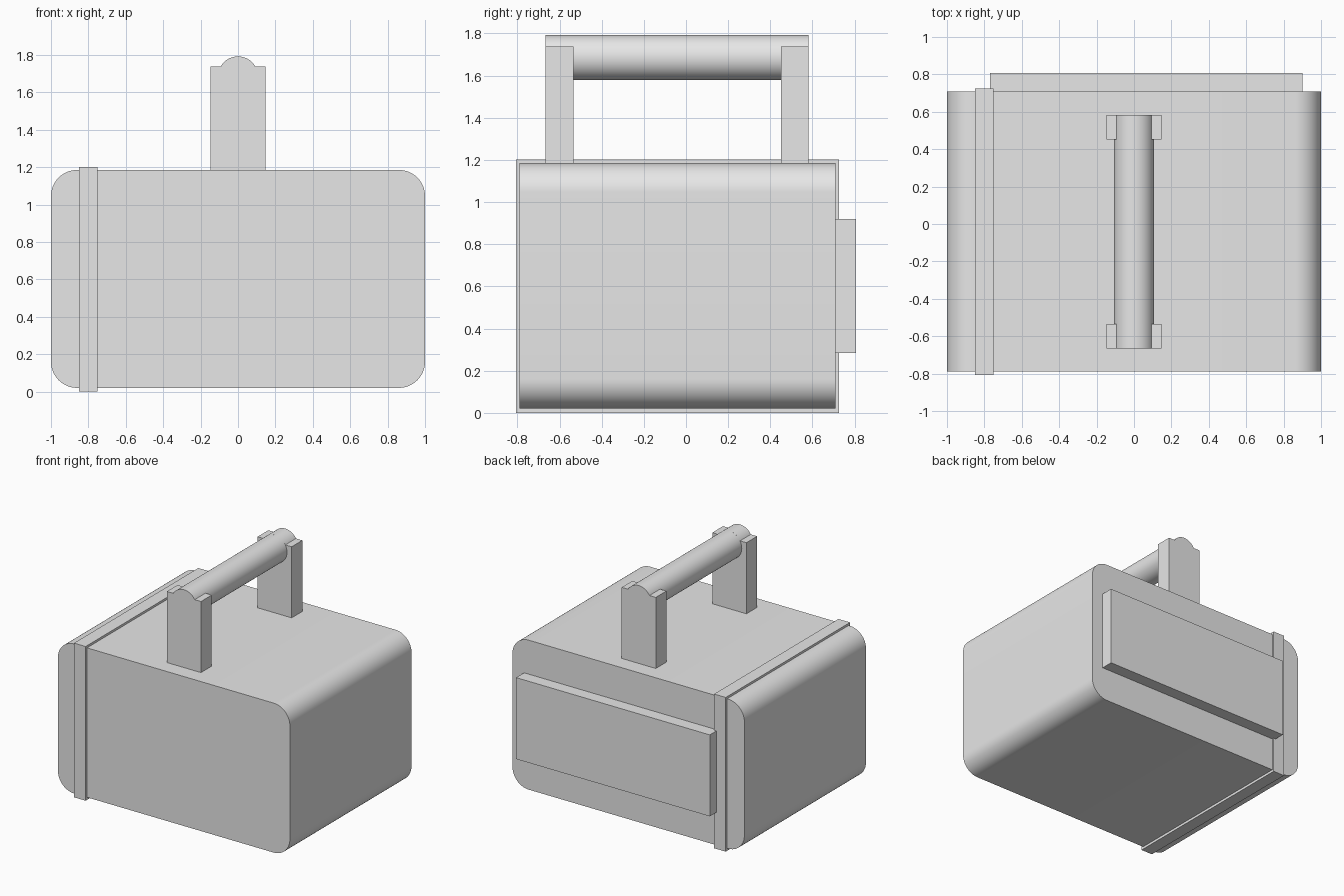
import bpy, bmesh, math

default = bpy.data.objects.get("Cube")
if default:
    bpy.data.objects.remove(default, do_unlink=True)

grey = bpy.data.materials.new("light grey")
grey.use_nodes = True
grey.diffuse_color = (0.8, 0.8, 0.8, 1)
grey.node_tree.nodes["Principled BSDF"].inputs["Base Color"].default_value = (0.8, 0.8, 0.8, 1)


def arc(cx, cz, r, start, end, steps):
    """Points along an arc in the XZ plane, angles in degrees."""
    angles = [math.radians(start + (end - start) * i / steps) for i in range(steps + 1)]
    return [(cx + r * math.cos(a), cz + r * math.sin(a)) for a in angles]


def extrude(name, profile, y0, y1, smooth=False):
    """Solid made by sweeping an XZ profile from y0 to y1."""
    bm = bmesh.new()
    face = bm.faces.new([bm.verts.new((x, y0, z)) for x, z in profile])
    swept = bmesh.ops.extrude_face_region(bm, geom=[face], use_keep_orig=True)
    moved = [v for v in swept["geom"] if isinstance(v, bmesh.types.BMVert)]
    bmesh.ops.translate(bm, verts=moved, vec=(0, y1 - y0, 0))
    bmesh.ops.recalc_face_normals(bm, faces=bm.faces)
    mesh = bpy.data.meshes.new(name)
    bm.to_mesh(mesh)
    bm.free()
    mesh.materials.append(grey)
    obj = bpy.data.objects.new(name, mesh)
    bpy.context.collection.objects.link(obj)
    if smooth:
        bpy.ops.object.select_all(action="DESELECT")
        obj.select_set(True)
        bpy.context.view_layer.objects.active = obj
        bpy.ops.object.shade_smooth_by_angle(angle=math.radians(30))
    return obj


def rectangle(x0, x1, z0, z1):
    return [(x0, z0), (x1, z0), (x1, z1), (x0, z1)]


# Body with four rounded long edges
bottom, top, radius = 0.02, 1.185, 0.14
body = []
for cx, cz, start in ((1 - radius, top - radius, 0), (radius - 1, top - radius, 90),
                      (radius - 1, bottom + radius, 180), (1 - radius, bottom + radius, 270)):
    body += arc(cx, cz, radius, start, start + 90, 16)
extrude("body", body, -0.789, 0.709, smooth=True)

# Square band around one end, and the raised back panel
extrude("end_band", rectangle(-0.85, -0.75, 0, 1.202), -0.806, 0.725)
extrude("back_panel", rectangle(-0.77, 0.90, 0.285, 0.92), 0.70, 0.807)

# Handle: two posts, arched on top where the round grip passes through
grip_z, grip_r, post_w, post_top = 1.685, 0.107, 0.147, 1.739
edge = math.degrees(math.asin((post_top - grip_z) / grip_r))
post = [(-post_w, 1.17), (post_w, 1.17), (post_w, post_top)]
post += arc(0, grip_z, grip_r, edge, 180 - edge, 24) + [(-post_w, post_top)]
extrude("front_handle_post", post, -0.666, -0.534, smooth=True)
extrude("back_handle_post", post, 0.451, 0.582, smooth=True)
extrude("handle_grip", arc(0, grip_z, grip_r, 0, 360, 48)[:-1], -0.54, 0.46, smooth=True)
